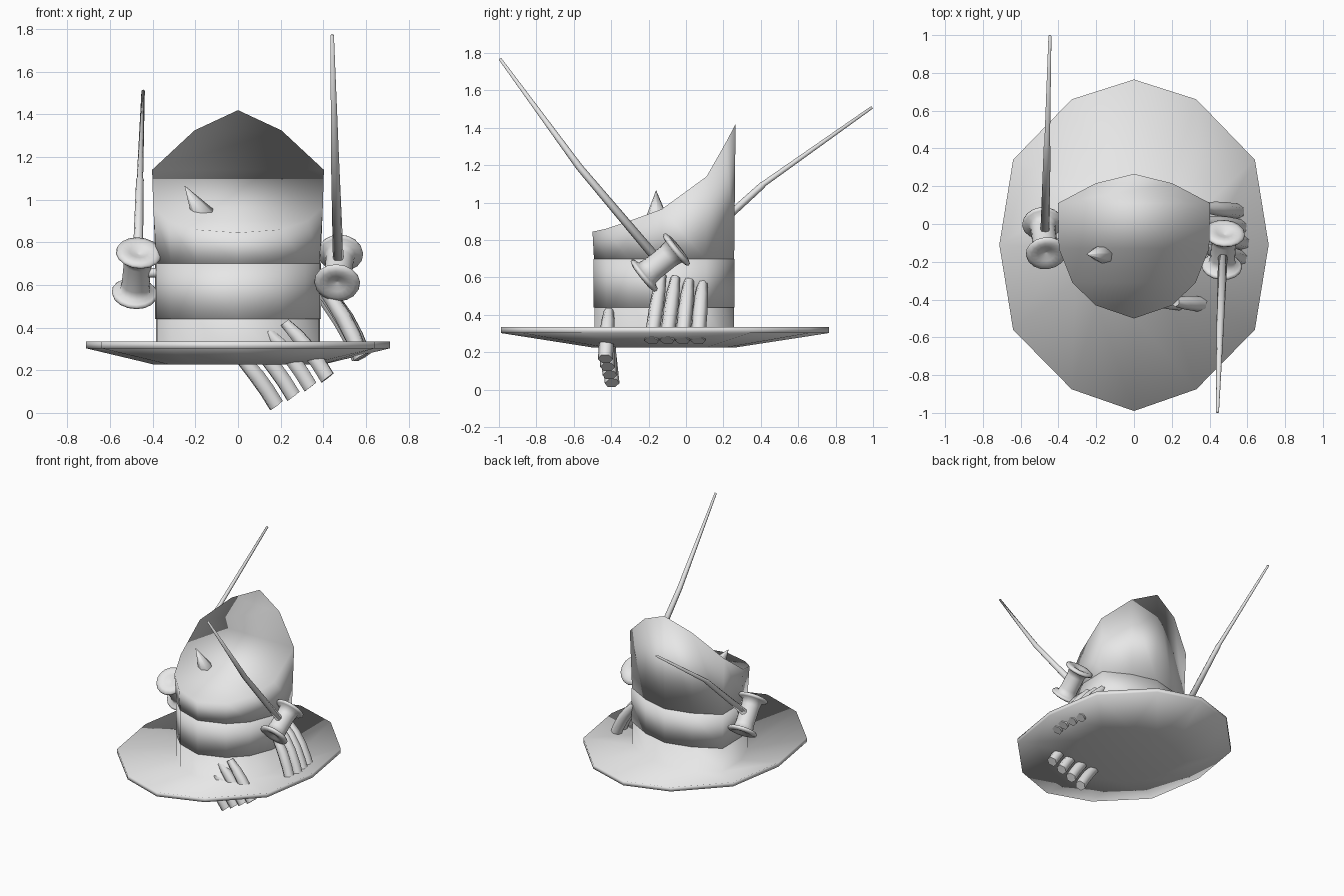
import bpy, bmesh, math
from mathutils import Vector

if "Cube" in bpy.data.objects:
    bpy.data.objects.remove(bpy.data.objects["Cube"], do_unlink=True)

grey = bpy.data.materials.new("plain grey")
grey.use_nodes = True
grey.diffuse_color = (0.8, 0.8, 0.8, 1)
grey.node_tree.nodes["Principled BSDF"].inputs["Base Color"].default_value = (0.8, 0.8, 0.8, 1)


def finish(name, bm, angle):
    bmesh.ops.recalc_face_normals(bm, faces=bm.faces)
    mesh = bpy.data.meshes.new(name)
    bm.to_mesh(mesh)
    bm.free()
    mesh.materials.append(grey)
    obj = bpy.data.objects.new(name, mesh)
    bpy.context.collection.objects.link(obj)
    bpy.ops.object.select_all(action='DESELECT')
    obj.select_set(True)
    bpy.context.view_layer.objects.active = obj
    bpy.ops.object.shade_smooth_by_angle(angle=math.radians(angle))


def ruled_cap(bm, v):
    """Close an even ring with strips running from side to side."""
    n = len(v)
    bm.faces.new((v[0], v[1], v[-1]))
    for i in range(1, n // 2 - 1):
        bm.faces.new((v[i], v[i + 1], v[n - i - 1], v[n - i]))
    bm.faces.new((v[n // 2 - 1], v[n // 2], v[n // 2 + 1]))


def skin(name, rings, angle=180):
    """Join rings of points and close both ends."""
    bm = bmesh.new()
    loops = [[bm.verts.new(p) for p in ring] for ring in rings]
    n = len(loops[0])
    for a, b in zip(loops, loops[1:]):
        for i in range(n):
            j = (i + 1) % n
            bm.faces.new((a[i], a[j], b[j], b[i]))
    ruled_cap(bm, loops[0])
    ruled_cap(bm, loops[-1])
    finish(name, bm, angle)


def tube(name, points, radii, sides=8, angle=180):
    """Round part with its own radius at each point of a path."""
    points = [Vector(p) for p in points]
    turn = (points[-1] - points[0]).to_track_quat('Z', 'Y')
    rings = []
    for p, r in zip(points, radii):
        rings.append([p + turn @ Vector((r * math.cos(k * math.tau / sides),
                                         r * math.sin(k * math.tau / sides), 0))
                      for k in range(sides)])
    skin(name, rings, angle)


def mirror(half):
    """Complete an outline from its +x half, listed back to front."""
    return half + [(-x, y) for x, y in half[-2:0:-1]]


def level(plan, z, scale=1.0, cy=-0.11):
    return [(x * scale, cy + (y - cy) * scale, z) for x, y in plan]


crown = mirror([(0, .265), (.2, .215), (.395, .11), (.39, -.13), (.32, -.31), (.2, -.43), (0, -.5)])
brim = mirror([(0, .765), (.33, .66), (.64, .34), (.713, -.11), (.64, -.56), (.33, -.875), (0, -.99)])
rim_heights = [1.42, 1.325, 1.14, .965, .9, .86, .845]

# Dished brim flowing into the base of the crown
skin("brim_and_crown_base", [level(crown, .226), level(brim, .303), level(brim, .335),
                             level(crown, .26, .975), level(crown, .44, .975)])

# Ribbon band
skin("crown_band", [level(crown, .44, .985), level(crown, .7, .985)])

# Upper crown with its slanted top
heights = rim_heights + rim_heights[-2:0:-1]
rim = [(x * 1.02, y, z) for (x, y), z in zip(crown, heights)]
skin("crown_upper", [level(crown, .7, .98), rim])

# Point sticking out of the top
tube("top_spike", [(-.135, -.155, .88), (-.25, -.16, 1.065)], [.075, .001])


# Thread spools
def spool(name, start, end):
    a, b = Vector(start), Vector(end)
    axis = (b - a).normalized()
    half = [(.008, .005), (-.01, .045), (-.016, .08), (-.008, .104), (.004, .108),
            (.014, .098), (.02, .072), (.06, .066)]
    pts = [a + axis * t for t, r in half] + [b - axis * t for t, r in half[::-1]]
    radii = [r for t, r in half]
    tube(name, pts, radii + radii[::-1], 16)


spool("left_spool", (.465, -.225, .61), (.48, -.05, .75))
spool("right_spool", (-.465, -.155, .75), (-.485, .005, .56))
tube("right_spool_peg", [(-.35, -.1, .657), (-.43, -.1, .657)], [.022, .022])

# Needles, each with a joint part way up
tube("left_needle", [(.472, -.13, .67), (.455, -.57, 1.19), (.442, -.995, 1.77)],
     [.026, .019, .008])
tube("right_needle", [(-.472, -.08, .65), (-.46, .41, 1.095), (-.46, .415, 1.1), (-.445, .995, 1.51)],
     [.025, .018, .015, .008])


# Curved sticks tucked through the brim
def stick(name, start, end, bulge):
    a, b = Vector(start), Vector(end)
    pts = []
    for k in range(5):
        t = k / 4
        pts.append(a.lerp(b, t) + Vector(bulge) * 4 * t * (1 - t))
    tube(name, pts, [.026, .036, .04, .04, .04], 6, 65)


for i in range(4):
    y = -.185 + i * .083
    out = .02 * (1 - abs(i - 1) * .6)
    stick(f"side_stick_{i + 1}", (.37 + out, y + .055 - i * .01, .61 - i * .012),
          (.57 + out, y, .262), (.015, 0, .015))

for i in range(4):
    x, z = .18 + i * .08, .035 + i * .043
    stick(f"front_stick_{i + 1}", (x - .2, -.425 + i * .004, z + .26),
          (x, -.395 - i * .012, z), (.008, 0, .008))
